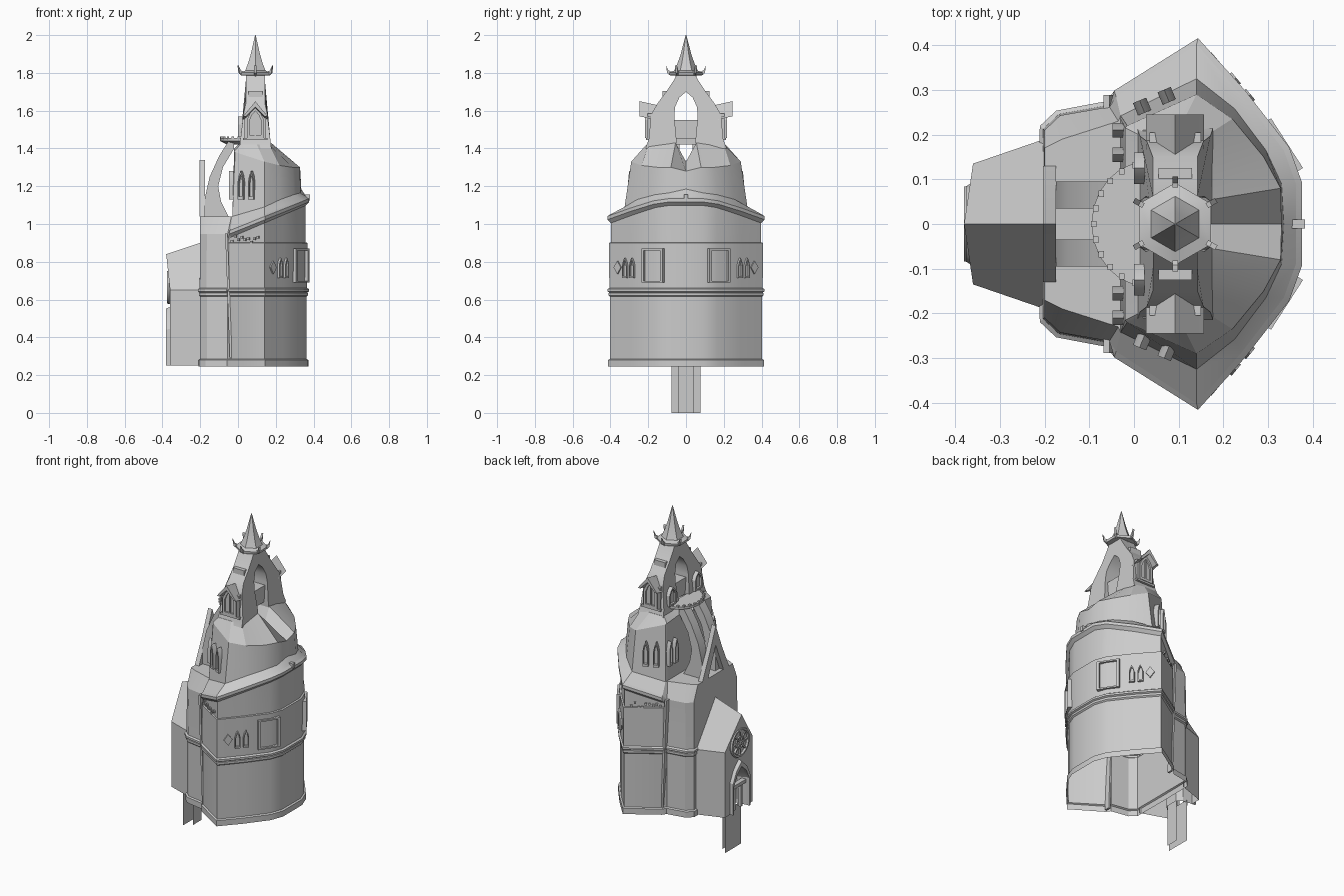
import bpy, bmesh, math, random
from mathutils import Vector, Matrix

if "Cube" in bpy.data.objects:
    bpy.data.objects.remove(bpy.data.objects["Cube"])
random.seed(3)


def mesh(name, verts, faces):
    me = bpy.data.meshes.new(name)
    me.from_pydata([tuple(v) for v in verts], [], faces)
    bm = bmesh.new()
    bm.from_mesh(me)
    bmesh.ops.recalc_face_normals(bm, faces=bm.faces)
    bm.to_mesh(me)
    bm.free()
    ob = bpy.data.objects.new(name, me)
    bpy.context.collection.objects.link(ob)
    return ob


def loft(name, rings, cap=False, closed=True, extra=()):
    n = len(rings[0])
    faces = [(k*n+i, k*n+(i+1) % n, (k+1)*n+(i+1) % n, (k+1)*n+i)
             for k in range(len(rings)-1) for i in range(n if closed else n-1)]
    if cap:
        faces.append(tuple(range((len(rings)-1)*n, len(rings)*n)))
    return mesh(name, [p for r in rings for p in r], faces + list(extra))


def frame(pos, normal):
    n = Vector((normal[0], normal[1], 0)).normalized()
    t = Vector((0, 0, 1)).cross(n)
    m = Matrix((t, (0, 0, 1), n)).transposed().to_4x4()
    m.translation = pos
    return m


def prism(name, pts, m, depth):
    n = len(pts)
    a = [m @ Vector((u, v, 0)) for u, v in pts]
    b = [m @ Vector((u, v, depth)) for u, v in pts]
    return loft(name, [a, b], True, True, [tuple(range(n))])


def box(name, c, s, rot=0):
    m = Matrix.Translation(c) @ Matrix.Rotation(rot, 4, 'Z')
    v = [m @ Vector((x*s[0]/2, y*s[1]/2, z*s[2]/2)) for x, y, z in
         [(-1, -1, -1), (1, -1, -1), (1, 1, -1), (-1, 1, -1), (-1, -1, 1), (1, -1, 1), (1, 1, 1), (-1, 1, 1)]]
    return mesh(name, v, [(0, 1, 2, 3), (4, 5, 6, 7), (0, 1, 5, 4), (1, 2, 6, 5), (2, 3, 7, 6), (3, 0, 4, 7)])


def arch(w, h):
    return [(-w, 0), (w, 0), (w, .6*h), (.6*w, .83*h), (0, h), (-.6*w, .83*h), (-w, .6*h)]


def window(name, pos, normal, pts, d=.014, k=.68):
    # raised frame around a recessed pane
    m = frame(pos, normal)
    h = max(p[1] for p in pts)
    inner = [(u*k, .48*h + (v-.48*h)*(k+.12)) for u, v in pts]
    put = lambda ps, z: [m @ Vector((u, v, z)) for u, v in ps]
    return loft(name, [put(pts, -.01), put(pts, d), put(inner, d), put(inner, .002)], True)


def full(half):
    return half + [(x, -y, z) for x, y, z in reversed(half[1:-1])]


# hollow main walls: shared half outline, base skirt, string course, sloped cornice
WALL = [(-.2, 0), (-.2, .21), (-.165, .243), (-.055, .262), (-.04, .285),
        (.14, .402), (.24, .288), (.335, .165), (.362, .09), (.362, 0)]


def top(x):
    return .93 if x < -.05 else .955 + .42*(x+.05)


def ring(z, off, wing_only=False, rel=False):
    out = []
    for x, y in WALL:
        d = Vector((x-.05, y)).normalized() * (0 if wing_only and x < -.05 else off)
        if y == 0:
            d.y = 0
        out.append((x+d.x, y+d.y, top(x)+z if rel else z))
    return full(out)


rings = [ring(.245, .01), ring(.28, .01), ring(.285, 0), ring(.615, 0), ring(.622, .008), ring(.635, .008),
         ring(.637, .003), ring(.643, .014), ring(.655, .014), ring(.662, .004), ring(.9, .006, True), ring(.902, -.004, True),
         ring(-.03, -.004, True, True), ring(-.012, .014, True, True), ring(.006, .014, True, True),
         ring(.016, 0, True, True)]
loft("walls_with_cornice", rings)

# skirt roof, upper drum and its concave roof with a central valley
deck = [(-.2, 0, 1.04), (-.2, .17, 1.04), (-.16, .19, 1.04), (-.035, .23, 1.04), (-.03, .242, 1.04),
        (.14, .325, 1.09), (.225, .258, 1.13), (.295, .165, 1.155), (.33, .09, 1.165), (.335, 0, 1.185)]
foot = [(-.03, 0, 1.04), (-.03, .08, 1.04), (-.03, .16, 1.04), (-.03, .235, 1.04)] + deck[4:]
eave = [(-.02, 0, 1.32), (-.02, .06, 1.4), (-.02, .15, 1.39), (-.02, .215, 1.385), (-.015, .22, 1.38),
        (.14, .29, 1.33), (.22, .235, 1.31), (.29, .15, 1.3), (.328, .08, 1.3), (.33, 0, 1.28)]
crown = [(.01, 0, 1.33), (.01, .055, 1.43), (.01, .12, 1.42), (.01, .2, 1.42), (.02, .21, 1.42),
         (.1, .21, 1.42), (.165, .2, 1.42), (.175, .12, 1.42), (.175, .055, 1.43), (.175, 0, 1.33)]
caps = []
for q in [(0, 1, 8, 9), (1, 2, 7, 8), (2, 3, 6, 7), (3, 4, 5, 6)]:
    caps += [tuple(72 - 18 + i for i in q), tuple(54 + (18-i if i not in (0, 9) else i) for i in q)]
loft("drum_and_roof", [ring(.016, 0, True, True)] + [full(r) for r in (deck, foot, eave, crown)],
     extra=[tuple(i+18 for i in f) for f in caps])
box("cornice_keystone", (.362, 0, 1.14), (.04, .02, .03))

# belfry: arched profile across y, tapering in x
outer = [(.215, 1.40), (.197, 1.45), (.185, 1.58), (.15, 1.64), (.105, 1.70), (.062, 1.765), (.05, 1.79)]
inner = [(0, 1.70), (.035, 1.67), (.058, 1.62), (.062, 1.57), (.05, 1.44), (.055, 1.40)]
prof = outer + [(-y, z) for y, z in reversed(outer)] + [(-y, z) for y, z in reversed(inner[1:])] + inner
belfry = prism("belfry", prof, frame((0, 0, 0), (1, 0)), 1)
for v in belfry.data.vertices:
    z = v.co.z
    hx = .085 - (z-1.4)*.12 if z < 1.63 else .05
    v.co.x = .092 + (hx if v.co.x > .5 else -hx)
box("belfry_bridge", (.092, 0, 1.5), (.1, .13, .1))
for s in (1, -1):
    # belfry window with flaring gable hood
    box("dormer_body", (.092, s*.19, 1.52), (.115, .03, .13))
    window("belfry_window", (.092, s*.205, 1.455), (0, s), arch(.045, .16), .012)
    box("window_mullion", (.092, s*.21, 1.53), (.008, .008, .12))
    hood = [(-.065, 1.57), (-.05, 1.57), (0, 1.62), (.05, 1.57), (.065, 1.57), (.028, 1.615), (0, 1.65), (-.028, 1.615)]
    h = prism("gable_hood", hood, frame((.092, s*.155, 0), (0, s)), .09)
    for v in h.data.vertices:
        if abs(v.co.y) < .2:
            v.co.z -= .02
    box("window_sill", (.092, s*.203, 1.45), (.13, .02, .012))
    box("lantern_shield", (.092, s*.105, 1.68), (.075, .04, .05))
    window("belfry_back_window", (.014, s*.125, 1.46), (-1, 0), arch(.035, .11))

# hexagonal spire with upturned hooks
def hexring(r, z):
    return [(.092 + r*math.cos(a), r*math.sin(a), z) for a in [math.pi/6 + i*math.pi/3 for i in range(6)]]


loft("spire", [hexring(r, z) for r, z in [(.055, 1.74), (.055, 1.785), (.09, 1.788), (.092, 1.802), (.062, 1.812),
                                          (.045, 1.85), (.028, 1.9), (.002, 2.0)]], True)
for i in range(6):
    a = math.pi/6 + i*math.pi/3
    tri = [(0, 1.785), (.018, 1.80), (.024, 1.84), (.01, 1.812), (0, 1.81)]
    d = Vector((math.cos(a), math.sin(a), 0))
    side = Vector((0, 0, 1)).cross(d) * .006
    base = Vector((.092, 0, 0)) + d*.082
    ra = [base + d*u + Vector((0, 0, z)) - side for u, z in tri]
    rb = [p + 2*side for p in ra]
    loft("spire_hook", [ra, rb], True, True, [tuple(range(5))])

# half round balcony with merlons
arc = [(.03 + .125*math.cos(a), .14*math.sin(a)) for a in [math.pi/2 + i*math.pi/12 for i in range(13)]]
loft("balcony", [[(.03 + (x-.03)*k, y*k, z) for x, y in arc] for k, z in [(.7, 1.42), (1, 1.44), (1, 1.455)]], True)
for x, y in arc[1:-1]:
    box("balcony_merlon", (x+.005, y*.97, 1.457), (.012, .014, .012))

# rear gable frame and curved buttresses
gab = [(.13, 1.04), (.06, 1.19), (0, 1.34), (-.06, 1.19), (-.13, 1.04), (-.075, 1.04), (0, 1.22), (.075, 1.04)]
prism("rear_gable_frame", gab, frame((-.203, 0, 0), (1, 0)), .028)
blade = [(-.02, 1.45), (-.05, 1.44), (-.1, 1.36), (-.15, 1.25), (-.175, 1.14), (-.175, 1.04), (-.05, 1.04),
         (-.09, 1.12), (-.105, 1.2), (-.08, 1.3), (-.02, 1.4)]
for s in (1, -1):
    b = prism("curved_buttress", blade, frame((0, s*.065+.03, 0), (0, -1)), .06)

# windows and trim on the sides
for s in (1, -1):
    for x, y in [(.02, .258), (.075, .282)]:
        window("drum_side_window", (x, s*y, 1.13), (-.38, s*.92), arch(.016, .15), .02)
    for y in (.155, .21):
        window("drum_back_window", (-.028, s*y, 1.13), (-1, 0), arch(.016, .15), .02)
    for x, y in [(.218, .318), (.25, .281)]:
        window("wall_lancet", (x, s*y, .715), (.77, s*.64), arch(.016, .105))
    w, h = .066, .18
    window("square_window_frame", (.322, s*.168, .69), (.84, s*.54), [(-w, 0), (w, 0), (w, h), (-w, h)], .024, .78)
    tri = [(-.025, .77), (0, .735), (.025, .77), (0, .805)]
    prism("wall_diamond", tri, frame((.18, s*.357, 0), (.77, s*.64)), .012)
    # broken brick course on the wing and its edge pilaster
    for i in range(9):
        x = -.03 + i*.017
        box("loose_brick", (x, s*(.285 + (x+.04)*.65), .9 + random.uniform(0, .035)), (.013, .012, .012), s*.57)
    strip = [(-.042, .25), (-.03, .25), (-.055, .95), (-.068, .95)]
    prism("edge_pilaster", strip if s < 0 else [(-u, v) for u, v in strip], frame((0, s*.255, 0), (0, s)), .033)

# entrance block, gabled, open below, with a door niche
door = [(.075, .25), (.075, .42), (.045, .48), (0, .52), (-.045, .48), (-.075, .42), (-.075, .25)]
lower = [(-.36, y, z) for y, z in [(-.135, .25), (-.135, .65), (.135, .65), (.135, .25)] + door]
mesh("entrance_facade", lower, [tuple(range(11))])
v = [(-.36, .135, .25), (-.36, .135, .65), (-.38, 0, .84), (-.36, -.135, .65), (-.36, -.135, .25),
     (-.2, .19, .25), (-.2, .19, .65), (-.2, 0, .9), (-.2, -.19, .65), (-.2, -.19, .25)]
mesh("entrance_block", v, [(i, i+1, i+6, i+5) for i in range(4)] + [(1, 2, 3)])
niche = [[(x, y*k, .25 + (z-.25)*(.5+.5*k)) for y, z in door] for x, k in [(-.36, 1), (-.3, .9), (-.27, .55)]]
loft("door_niche", niche, True, False)
rim = [[(x, y*k, .25 + (z-.25)*k) for y, z in door] for x, k in [(-.36, 1.15), (-.38, 1.12), (-.38, 1), (-.355, 1)]]
loft("door_arch_rim", rim, False, False)
box("door_lintel", (-.345, 0, .4), (.03, .14, .02))
for y in (-.035, .035):
    box("door_post", (-.345, y, .33), (.02, .016, .15))
# rose window
for r, t in ((.08, .01), (.035, .006)):
    bpy.ops.mesh.primitive_torus_add(major_radius=r, minor_radius=t, major_segments=24, minor_segments=6,
                                     location=(-.366, 0, .665), rotation=(0, math.pi/2, 0))
    bpy.context.object.name = "rose_window_ring"
for i in range(4):
    b = box("rose_spoke", (0, 0, 0), (.012, .15, .008))
    b.location, b.rotation_euler = (-.366, 0, .665), (i*math.pi/4, 0, 0)

# thin hanging sheets under the entrance
for x, w in ((-.32, .078), (-.277, .04)):
    mesh("hanging_sheet", [(x, -w, 0), (x, w, 0), (x, w, .26), (x, -w, .26)], [(0, 1, 2, 3)])

# keep edges sharp, smooth the rounded walls
bpy.ops.object.select_all(action='SELECT')
bpy.context.view_layer.objects.active = bpy.data.objects["walls_with_cornice"]
bpy.ops.object.shade_smooth_by_angle(angle=math.radians(25))
